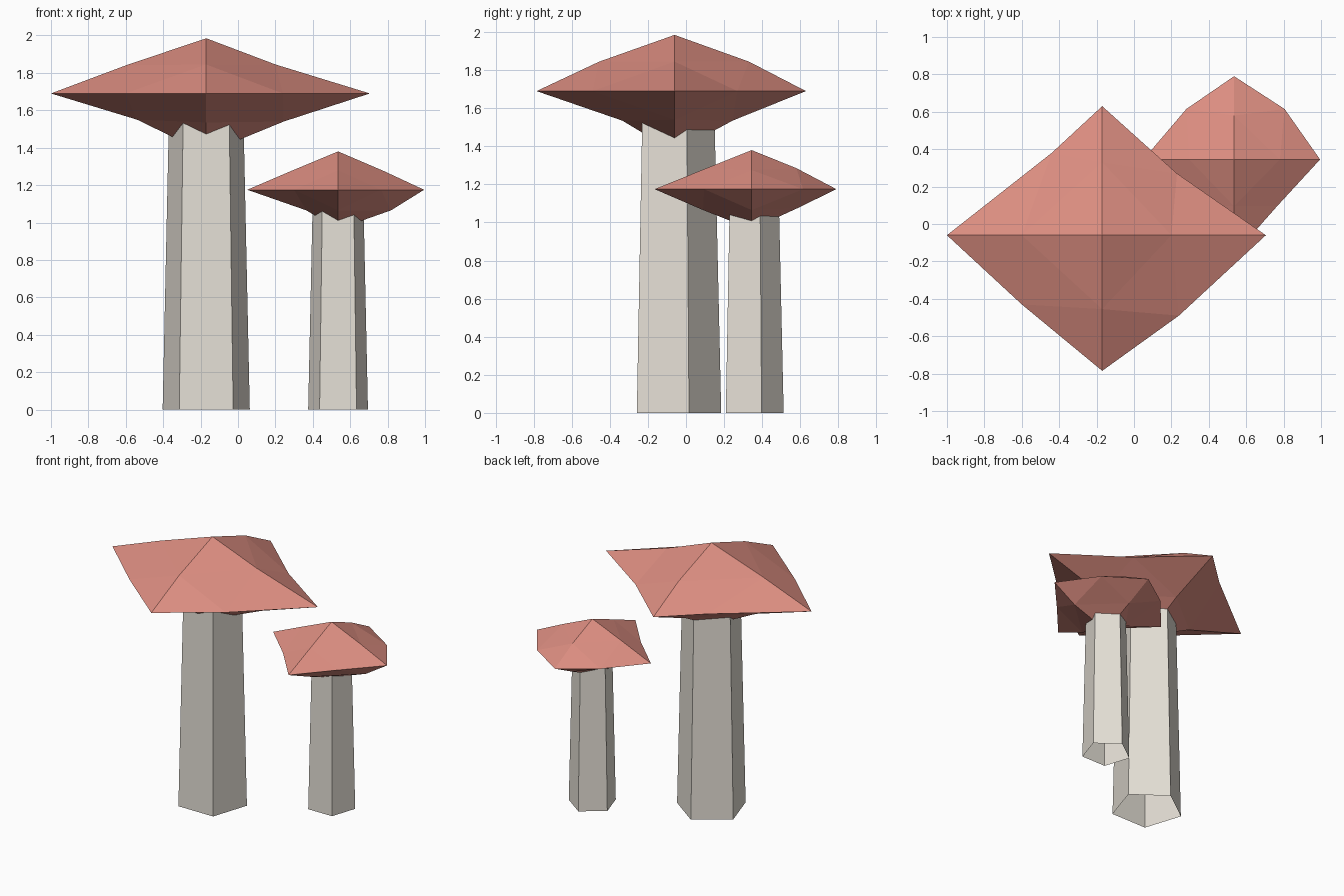
import bpy, bmesh
from math import sin, cos, pi
from itertools import product

if "Cube" in bpy.data.objects:
    bpy.data.objects.remove(bpy.data.objects["Cube"])


def material(name, rgb):
    m = bpy.data.materials.new(name)
    m.diffuse_color = (*rgb, 1)
    m.use_nodes = True
    m.node_tree.nodes["Principled BSDF"].inputs["Base Color"].default_value = m.diffuse_color
    return m


CAP = material("cap_red", (0.72, 0.27, 0.22))
STEM = material("stem_cream", (0.78, 0.74, 0.67))


def finish(bm, name, mat, location):
    bmesh.ops.recalc_face_normals(bm, faces=bm.faces[:])
    mesh = bpy.data.meshes.new(name)
    bm.to_mesh(mesh)
    bm.free()
    mesh.materials.append(mat)
    ob = bpy.data.objects.new(name, mesh)
    ob.location = location
    bpy.context.collection.objects.link(ob)


def stem(name, x, y, r_low, r_top, height):
    """Tapered five-sided tube with open ends, one corner towards the back."""
    bm = bmesh.new()
    rings = [[bm.verts.new((r * sin(2 * pi * i / 5), r * cos(2 * pi * i / 5), z))
              for i in range(5)] for r, z in ((r_low, 0), (r_top, height))]
    for i in range(5):
        j = (i + 1) % 5
        bm.faces.new((rings[0][i], rings[0][j], rings[1][j], rings[1][i]))
    bm.normal_update()
    mesh_out = all(f.normal.dot(f.calc_center_median() * 1) > 0 for f in bm.faces)
    if not mesh_out:
        bmesh.ops.reverse_faces(bm, faces=bm.faces[:])
    finish(bm, name, STEM, (x, y, 0))


def cap(name, centre, tips, xy, xz, yz):
    """Octahedron split once; edge midpoints are pushed about in their own planes.
    tips: (+,-) reach per axis; xy, xz, yz: midpoints in order ++, -+, --, +-"""
    bm = bmesh.new()
    verts = {}
    for axis, pair in enumerate(tips):
        for s, d in zip((1, -1), pair):
            co, key = [0, 0, 0], [0, 0, 0]
            co[axis], key[axis] = s * d, s
            verts[tuple(key)] = bm.verts.new(co)
    for (a, b), pts in zip(((0, 1), (0, 2), (1, 2)), (xy, xz, yz)):
        for (sa, sb), (da, db) in zip(((1, 1), (-1, 1), (-1, -1), (1, -1)), pts):
            co, key = [0, 0, 0], [0, 0, 0]
            co[a], co[b], key[a], key[b] = sa * da, sb * db, sa, sb
            verts[tuple(key)] = bm.verts.new(co)
    for sx, sy, sz in product((1, -1), repeat=3):
        x, y, z = verts[sx, 0, 0], verts[0, sy, 0], verts[0, 0, sz]
        mxy, mxz, myz = verts[sx, sy, 0], verts[sx, 0, sz], verts[0, sy, sz]
        for f in ((x, mxy, mxz), (mxy, y, myz), (mxz, myz, z), (mxy, myz, mxz)):
            bm.faces.new(f)
    finish(bm, name, CAP, centre)


# Large mushroom
stem("large_stem", -0.17, -0.06, 0.245, 0.209, 1.58)
cap("large_cap", (-0.17, -0.06, 1.69),
    ((0.875, 0.83), (0.69, 0.725), (0.295, 0.32)),
    xy=((0.40, 0.33), (0.27, 0.44), (0.43, 0.37), (0.41, 0.43)),
    xz=((0.37, 0.155), (0.43, 0.15), (0.37, 0.14), (0.415, 0.15)),
    yz=((0.39, 0.155), (0.395, 0.155), (0.275, 0.155), (0.305, 0.155)))

# Small mushroom
stem("small_stem", 0.535, 0.345, 0.168, 0.143, 1.1)
cap("small_cap", (0.535, 0.345, 1.175),
    ((0.46, 0.485), (0.445, 0.51), (0.205, 0.21)),
    xy=((0.27, 0.27), (0.255, 0.27), (0.235, 0.24), (0.23, 0.25)),
    xz=((0.245, 0.10), (0.24, 0.105), (0.17, 0.11), (0.283, 0.11)),
    yz=((0.235, 0.11), (0.25, 0.105), (0.255, 0.11), (0.24, 0.10)))
